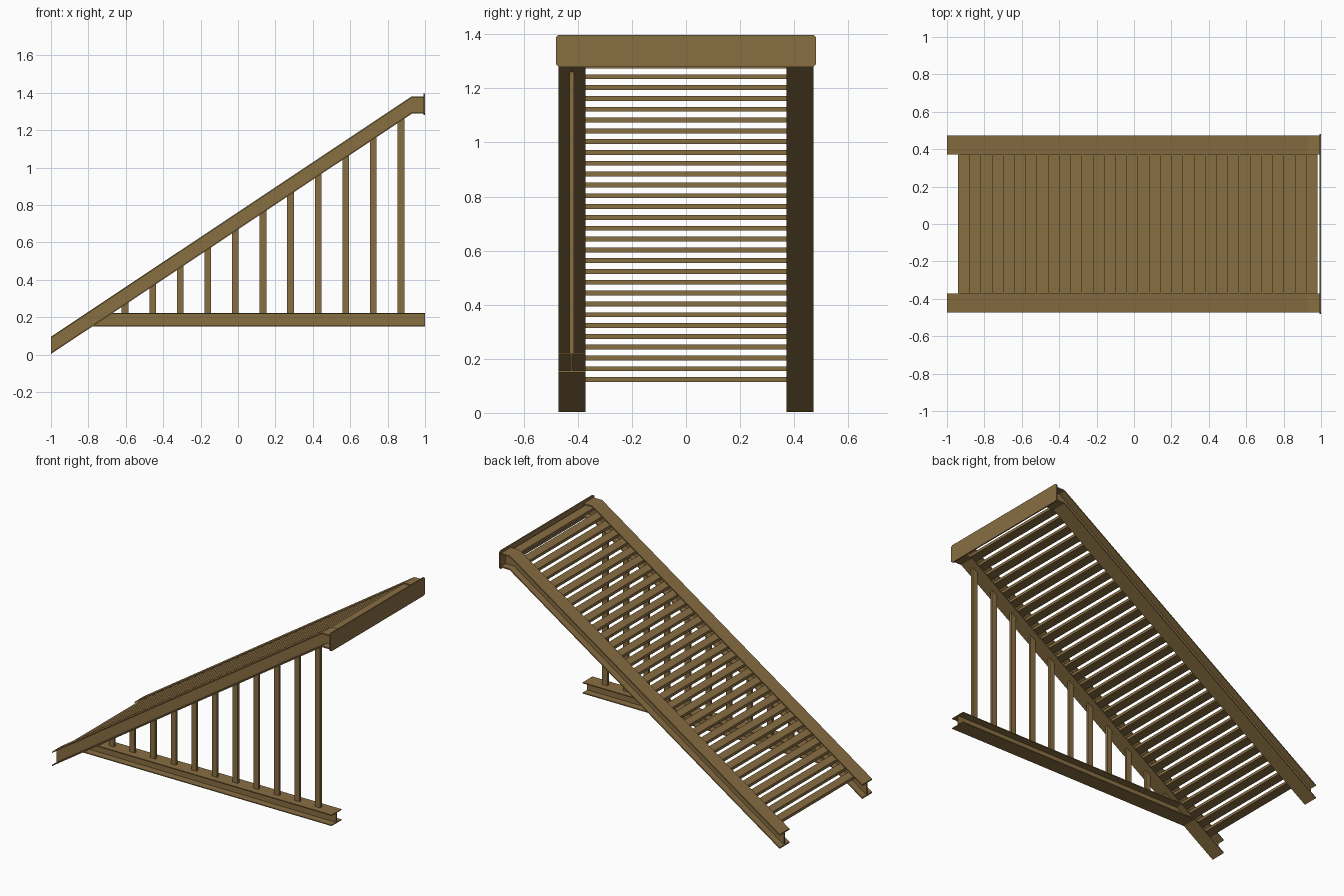
import bpy
import bmesh

cube = bpy.data.objects.get("Cube")
if cube:
    bpy.data.objects.remove(cube, do_unlink=True)

brown = bpy.data.materials.new("weathered_brown")
brown.use_nodes = True
colour = (0.25, 0.157, 0.055, 1)
brown.diffuse_color = colour
brown.node_tree.nodes["Principled BSDF"].inputs["Base Color"].default_value = colour

SLOPE = 0.666      # rise over run
SIDE = 0.422       # stringer centre line
HALF = 0.05        # half flange width
KNEE = 0.93        # where the stringer turns level
END = 0.993        # where the stringer meets the end plate
DEPTH = 0.093      # stringer depth


def underside(x):
    return 0.003 + SLOPE * (min(x, KNEE) + 1)


def add_prism(bm, profile, y0, y1):
    """Extrude an x-z outline from y0 to y1."""
    verts = [bm.verts.new((x, y0, z)) for x, z in profile]
    face = bm.faces.new(verts)
    out = bmesh.ops.extrude_face_region(bm, geom=[face])
    moved = [v for v in out["geom"] if isinstance(v, bmesh.types.BMVert)]
    bmesh.ops.translate(bm, verts=moved, vec=(0, y1 - y0, 0))


def finish(name, bm):
    bmesh.ops.recalc_face_normals(bm, faces=bm.faces)
    mesh = bpy.data.meshes.new(name)
    bm.to_mesh(mesh)
    bm.free()
    mesh.materials.append(brown)
    obj = bpy.data.objects.new(name, mesh)
    bpy.context.collection.objects.link(obj)
    return obj


def i_beam(name, band, depth, flange, web, y):
    """Two flanges and a web; band(low, high) gives the x-z outline of a layer."""
    bm = bmesh.new()
    add_prism(bm, band(0, flange), y - HALF, y + HALF)
    add_prism(bm, band(depth - flange, depth), y - HALF, y + HALF)
    add_prism(bm, band(flange, depth - flange), y - web / 2, y + web / 2)
    return finish(name, bm)


# Sloping stringers with a short level top
def stringer_band(low, high):
    xs = (-1, KNEE, END)
    return ([(x, underside(x) + low) for x in xs]
            + [(x, underside(x) + high) for x in reversed(xs)])


for label, y in (("right", -SIDE), ("left", SIDE)):
    i_beam(label + "_stringer", stringer_band, DEPTH, 0.008, 0.008, y)

# Treads, running between the stringer webs
for i in range(32):
    x = -0.94 + 0.06 * i
    z = 0.114 + 0.04 * i
    bm = bmesh.new()
    add_prism(bm, [(x, z), (x + 0.062, z), (x + 0.062, z + 0.018), (x, z + 0.018)],
              -SIDE, SIDE)
    finish("tread", bm)

# Level base beam under the front stringer, cut along its underside
BASE = 0.15
BASE_DEPTH = 0.072


def base_band(low, high):
    def start(z):
        return (z - 0.003) / SLOPE - 1
    z0, z1 = BASE + low, BASE + high
    return [(start(z0), z0), (1, z0), (1, z1), (start(z1), z1)]


i_beam("base_beam", base_band, BASE_DEPTH, 0.006, 0.006, -SIDE)

# Upright posts from base beam to stringer
for i in range(11):
    x = -0.604 + 0.1475 * i
    a, b = x - 0.018, x + 0.018
    z = BASE + BASE_DEPTH - 0.003
    bm = bmesh.new()
    add_prism(bm, [(a, z), (b, z), (b, underside(b) + 0.004), (a, underside(a) + 0.004)],
              -SIDE - 0.008, -SIDE + 0.008)
    finish("post", bm)

# End plate across the top, with clipped corners
bm = bmesh.new()
w, lo, hi, c = 0.481, 1.28, 1.397, 0.009
outline = [(-w + c, lo), (w - c, lo), (w, lo + c), (w, hi - c),
           (w - c, hi), (-w + c, hi), (-w, hi - c), (-w, lo + c)]
face = bm.faces.new([bm.verts.new((END - 0.001, y, z)) for y, z in outline])
out = bmesh.ops.extrude_face_region(bm, geom=[face])
bmesh.ops.translate(bm, vec=(1 - END + 0.001, 0, 0),
                    verts=[v for v in out["geom"] if isinstance(v, bmesh.types.BMVert)])
finish("end_plate", bm)
